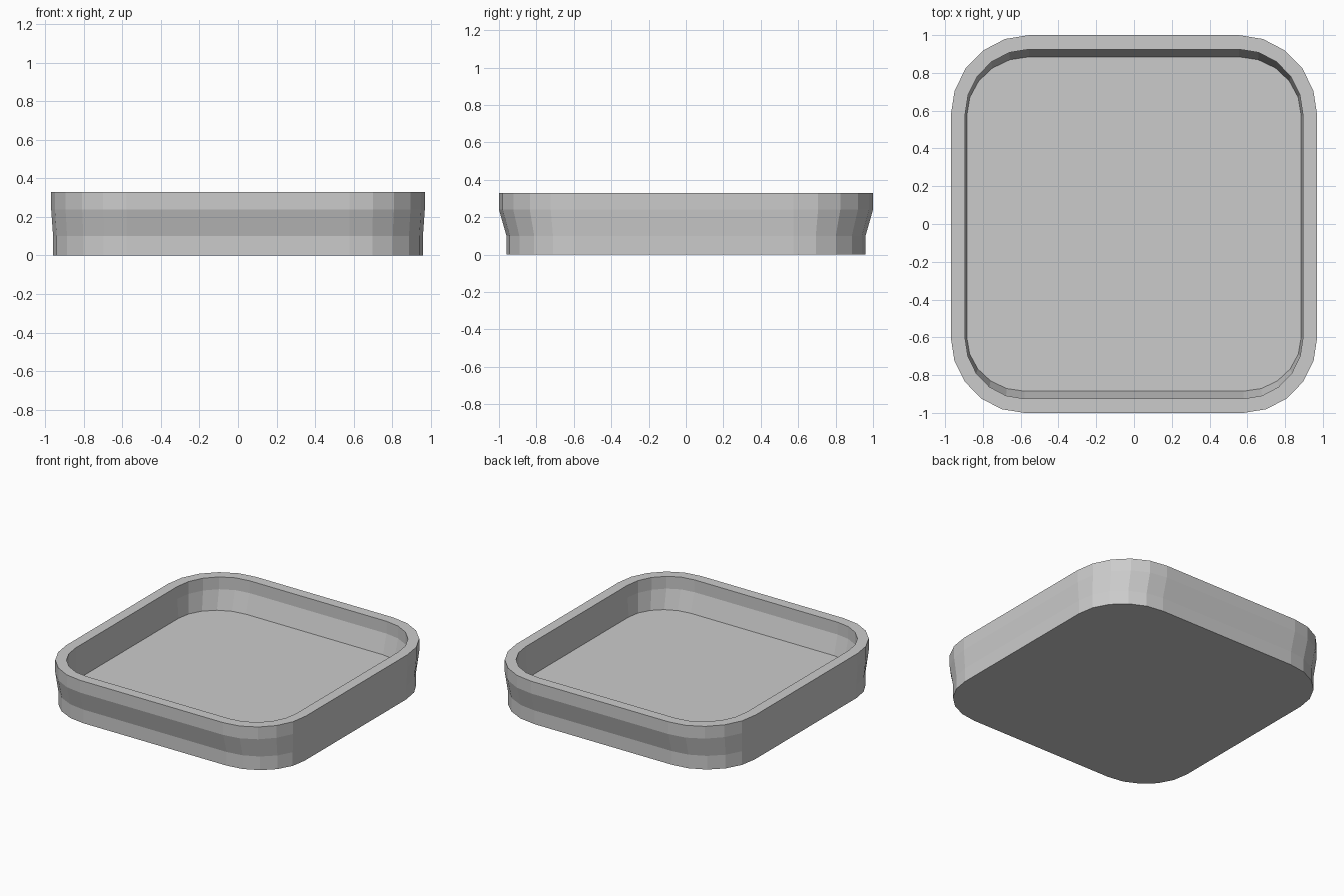
import bpy, bmesh
from math import sin, cos, pi

if "Cube" in bpy.data.objects:
    bpy.data.objects.remove(bpy.data.objects["Cube"])

# Corner arc centres: (x sign, y sign, |x|, |y|, start angle); back corners are rounder
CORNERS = [
    (1, 1, 0.555, 0.575, 0.0),
    (-1, 1, 0.555, 0.575, pi / 2),
    (-1, -1, 0.58, 0.60, pi),
    (1, -1, 0.58, 0.60, 3 * pi / 2),
]
SEGMENTS = 5


def outline(bm, hx, hy, z):
    """Rounded rectangle ring with half sizes hx, hy at height z."""
    ring = []
    for sx, sy, cx, cy, start in CORNERS:
        for i in range(SEGMENTS + 1):
            a = start + i * pi / 2 / SEGMENTS
            ring.append(bm.verts.new((sx * cx + (hx - cx) * cos(a),
                                      sy * cy + (hy - cy) * sin(a), z)))
    return ring


# Tray profile: up the flared outside, over the rim, down the inside to the floor
PROFILE = [
    (0.96, 0.96, 0.0),
    (0.96, 0.96, 0.10),
    (0.97, 1.00, 0.24),
    (0.97, 1.00, 0.33),
    (0.895, 0.925, 0.33),
    (0.895, 0.925, 0.24),
    (0.885, 0.885, 0.10),
]

bm = bmesh.new()
rings = [outline(bm, *p) for p in PROFILE]
for low, high in zip(rings, rings[1:]):
    n = len(low)
    for i in range(n):
        j = (i + 1) % n
        bm.faces.new((low[i], low[j], high[j], high[i]))

# Underside and inner floor
bm.faces.new(rings[0][::-1])
bm.faces.new(rings[-1])
bmesh.ops.recalc_face_normals(bm, faces=bm.faces[:])

mesh = bpy.data.meshes.new("tray")
bm.to_mesh(mesh)
bm.free()
bpy.context.collection.objects.link(bpy.data.objects.new("tray", mesh))
